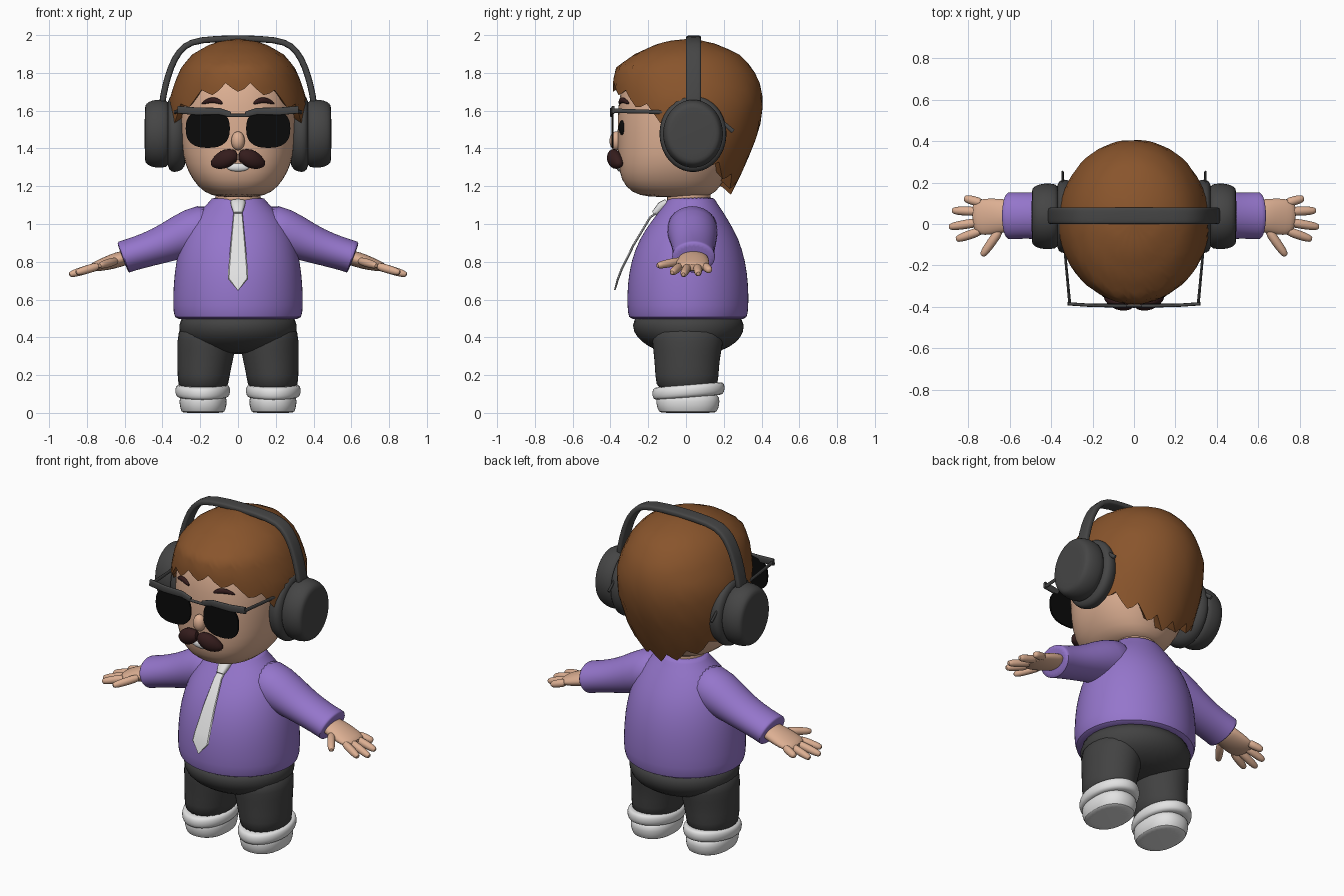
import bpy, bmesh, math
from mathutils import Vector

cube = bpy.data.objects.get("Cube")
if cube:
    bpy.data.objects.remove(cube, do_unlink=True)

X, Y, Z = Vector((1, 0, 0)), Vector((0, 1, 0)), Vector((0, 0, 1))


def material(name, r, g, b):
    mat = bpy.data.materials.new(name)
    mat.use_nodes = True
    mat.diffuse_color = (r, g, b, 1)
    shader = next(n for n in mat.node_tree.nodes if n.type == 'BSDF_PRINCIPLED')
    shader.inputs["Base Color"].default_value = (r, g, b, 1)
    return mat


skin = material("skin", .72, .43, .29)
brown = material("hair_brown", .25, .09, .025)
purple = material("shirt_purple", .30, .18, .60)
charcoal = material("trouser_charcoal", .055, .055, .055)
grey = material("headphone_grey", .06, .06, .06)
white = material("white", .76, .76, .76)
black = material("lens_black", .003, .003, .003)
maroon = material("moustache_brown", .035, .012, .012)


def finish(bm, name, mat, mirror=False, subdiv=0, angle=60):
    """Turn a bmesh into a shaded object with its modifiers."""
    bmesh.ops.recalc_face_normals(bm, faces=bm.faces)
    mesh = bpy.data.meshes.new(name)
    bm.to_mesh(mesh)
    bm.free()
    mesh.materials.append(mat)
    obj = bpy.data.objects.new(name, mesh)
    bpy.context.collection.objects.link(obj)
    bpy.ops.object.select_all(action='DESELECT')
    obj.select_set(True)
    bpy.context.view_layer.objects.active = obj
    bpy.ops.object.shade_smooth_by_angle(angle=math.radians(angle))
    if mirror:
        obj.modifiers.new("Mirror", 'MIRROR').use_mirror_merge = False
    if subdiv:
        sub = obj.modifiers.new("Subdivision", 'SUBSURF')
        sub.levels = sub.render_levels = subdiv
    return obj


def sweep(name, path, mat, side=X, tangent=None, power=2, n=24, subdiv=1, **options):
    """Skin rounded sections along a path of (x, y, z, side radius, other radius)."""
    bm = bmesh.new()
    rings = []
    points = [Vector(p[:3]) for p in path]
    for i, (centre, p) in enumerate(zip(points, path)):
        t = tangent or points[min(i + 1, len(points) - 1)] - points[max(i - 1, 0)]
        t = t.normalized()
        u = (side - t * side.dot(t)).normalized()
        v = t.cross(u)
        ring = []
        for k in range(n):
            a = math.tau * k / n
            c, s = (math.copysign(abs(f) ** (2 / power), f) for f in (math.cos(a), math.sin(a)))
            ring.append(bm.verts.new(centre + u * c * p[3] + v * s * p[4]))
        rings.append(ring)
    for r, q in zip(rings, rings[1:]):
        for k in range(n):
            j = (k + 1) % n
            bm.faces.new((r[k], r[j], q[j], q[k]))
    bm.faces.new(rings[0])
    bm.faces.new(rings[-1])
    return finish(bm, name, mat, subdiv=subdiv, **options)


def body(name, levels, mat, **options):
    """Upright form from levels of (z, half width, front y, back y)."""
    path = [(0, (f + b) / 2, z, a, (b - f) / 2) for z, a, f, b in levels]
    return sweep(name, path, mat, tangent=Z, n=32, **options)


def ellipsoid(name, centre, radii, mat, **options):
    bm = bmesh.new()
    bmesh.ops.create_uvsphere(bm, u_segments=20, v_segments=12, radius=1)
    for v in bm.verts:
        v.co = Vector([c + r * w for c, r, w in zip(centre, radii, v.co)])
    return finish(bm, name, mat, **options)


def lookup(table, key):
    """Linear interpolation in a table sorted by its first column."""
    for lo, hi in zip(table, table[1:]):
        if key <= hi[0]:
            f = max(0, (key - lo[0]) / (hi[0] - lo[0]))
            return [p + (q - p) * f for p, q in zip(lo[1:], hi[1:])]
    return table[-1][1:]


# Head, neck and face
body("head", [(1.14, .10, -.20, .10), (1.165, .18, -.29, .16), (1.23, .24, -.345, .20),
              (1.32, .285, -.36, .25), (1.42, .30, -.362, .28), (1.55, .31, -.365, .31),
              (1.7, .305, -.355, .32), (1.83, .25, -.30, .28), (1.92, .14, -.18, .18)],
     skin, power=2.3)
body("neck", [(1.05, .12, -.10, .13), (1.22, .12, -.10, .13)], skin, subdiv=0)
ellipsoid("nose", (0, -.37, 1.44), (.036, .035, .05), skin)
ellipsoid("teeth", (0, -.352, 1.3), (.06, .015, .022), white)
ellipsoid("eye", (.13, -.335, 1.51), (.03, .022, .04), black, mirror=True)
sweep("eyebrow", [(.08, -.352, 1.635, .006, .006), (.11, -.347, 1.655, .017, .012),
                  (.15, -.33, 1.658, .017, .012), (.195, -.30, 1.635, .005, .006)],
      maroon, side=Z, n=10, mirror=True)
sweep("moustache", [(0, -.38, 1.365, .025, .025), (.035, -.385, 1.36, .045, .038),
                    (.075, -.38, 1.342, .053, .04), (.115, -.36, 1.322, .038, .032),
                    (.143, -.345, 1.315, .012, .014)],
      maroon, side=Z, n=12, mirror=True)

# Hair cap: surface levels, hairline by angle from the front, jagged strands
HAIR = [(1.15, .25, -.28, .235), (1.3, .33, -.33, .31), (1.5, .362, -.37, .39),
        (1.65, .365, -.385, .41), (1.75, .335, -.388, .39), (1.83, .30, -.37, .35),
        (1.9, .24, -.27, .28), (1.95, .15, -.16, .17), (1.97, .09, -.09, .10), (1.98, 0, .01, .01)]
HAIRLINE = [(0, 1.70), (25, 1.68), (45, 1.62), (65, 1.55), (80, 1.46),
            (100, 1.36), (130, 1.25), (160, 1.18), (180, 1.155)]
STRAND = (0, .02, .055, .025)


def hair_cap(columns=64, rows=14):
    bm = bmesh.new()
    pole = bm.verts.new((0, .01, 1.98))
    grid = []
    for i in range(columns):
        angle = math.tau * i / columns - math.pi
        end = lookup(HAIRLINE, abs(math.degrees(angle)))[0] + STRAND[i % 4]
        column = []
        for r in range(1, rows + 3):
            z = 1.98 - (1.98 - end) * min(r / rows, 1) ** 1.8
            a, f, b = lookup(HAIR, z)
            shrink = (1, .83, .5)[max(0, r - rows)]
            x = a * math.sin(angle) * shrink
            y = (f + b) / 2 - (b - f) / 2 * math.cos(angle) * shrink
            column.append(bm.verts.new((x, y, z + .04 * max(0, r - rows))))
        grid.append(column)
    for i, column in enumerate(grid):
        other = grid[(i + 1) % columns]
        bm.faces.new((pole, column[0], other[0]))
        for r in range(rows + 1):
            bm.faces.new((column[r], column[r + 1], other[r + 1], other[r]))
    finish(bm, "hair", brown, angle=35)


hair_cap()

# Headphones
def ear_disc(name, steps):
    sweep(name, [(x, .037, 1.478, ry, rz) for x, ry, rz in steps], grey,
          side=Y, n=32, mirror=True)


ear_disc("ear_cushion", [(.27, .13, .16), (.295, .17, .195), (.34, .182, .208),
                         (.365, .17, .195), (.375, .14, .16)])
ear_disc("ear_cup", [(.36, .14, .16), (.375, .157, .178), (.43, .162, .184),
                     (.475, .15, .17), (.492, .135, .152), (.494, .11, .125)])
half = [(.405, 1.6), (.397, 1.68), (.37, 1.79), (.335, 1.88), (.285, 1.945), (.21, 1.977)]
arc = half + [(0, 1.984)] + [(-x, z) for x, z in reversed(half)]
sweep("headband", [(x, .04, z, .041, .017) for x, z in arc], grey, side=Y, power=4, n=16)

# Sunglasses
sweep("lens", [(.16, y, 1.505, .117, .102) for y in (-.394, -.384)], black,
      power=2.5, n=32, subdiv=0, mirror=True)
sweep("brow_bar", [(.04, -.395, 1.58, .014, .008), (.1, -.395, 1.597, .018, .008),
                   (.22, -.392, 1.597, .02, .008), (.32, -.385, 1.605, .02, .008)],
      grey, side=Z, power=4, n=12, subdiv=0, mirror=True)
sweep("bridge", [(x, -.395, 1.575, .009, .007) for x in (-.06, .06)], grey,
      side=Z, n=8, subdiv=0)
sweep("temple", [(.31, -.388, 1.6, .007, .012), (.335, -.12, 1.592, .006, .01),
                 (.345, .15, 1.575, .006, .009), (.345, .25, 1.49, .006, .012)],
      grey, n=8, subdiv=0, mirror=True)

# Shirt
body("shirt_body", [(.495, .31, -.28, .30), (.498, .338, -.305, .325), (.56, .347, -.313, .333),
                    (.68, .343, -.312, .332), (.8, .331, -.293, .317), (.92, .30, -.25, .282),
                    (1.02, .25, -.18, .225), (1.09, .18, -.125, .18), (1.125, .145, -.10, .155),
                    (1.145, .14, -.095, .15)], purple)
sweep("sleeve", [(.1, .03, 1.0, .14, .13), (.25, .035, .957, .135, .128),
                 (.37, .04, .902, .12, .103), (.48, .04, .863, .111, .09),
                 (.58, .04, .833, .113, .086), (.607, .04, .824, .116, .089),
                 (.612, .04, .822, .108, .08)], purple, side=Y, mirror=True)

# Tie
sweep("tie", [(0, -.13, 1.08, .022, .006), (0, -.19, 1.035, .026, .006),
              (0, -.277, .89, .04, .006), (0, -.342, .757, .052, .006),
              (0, -.36, .71, .054, .006), (0, -.377, .65, .003, .004)],
      white, power=5, n=8, subdiv=0, angle=35)
sweep("tie_knot", [(0, -.10, 1.115, .04, .02), (0, -.13, 1.095, .036, .024),
                   (0, -.17, 1.055, .022, .014)], white, power=3, n=12, subdiv=0)

# Hands with four fingers and a thumb
sweep("palm", [(.56, .04, .832, .075, .038), (.64, .04, .81, .082, .042),
               (.7, .035, .79, .09, .036), (.755, .032, .775, .085, .027),
               (.78, .03, .768, .06, .018)], skin, side=Y, mirror=True)
FINGERS = {"little_finger": (.73, .10, .82, .125), "ring_finger": (.74, .06, .88, .065),
           "middle_finger": (.74, .01, .895, -.015), "index_finger": (.73, -.03, .86, -.075),
           "thumb": (.64, -.02, .735, -.155)}
for name, (x0, y0, x1, y1) in FINGERS.items():
    path = []
    for f, r in ((0, .024), (.5, .024), (.88, .021), (1, .011)):
        x = x0 + (x1 - x0) * f
        path.append((x, y0 + (y1 - y0) * f, .78 - .3 * (x - .73), r, r))
    sweep(name, path, skin, side=Z, n=10, mirror=True)

# Trousers
body("hips", [(.54, .30, -.27, .29), (.46, .318, -.29, .315), (.40, .305, -.265, .295),
              (.35, .26, -.20, .24), (.31, .14, -.11, .14)], charcoal)
sweep("trouser_leg", [(.16, .01, .48, .155, .20), (.165, .01, .38, .158, .19),
                      (.172, .005, .29, .15, .175), (.183, .005, .2, .138, .168),
                      (.185, .005, .1, .134, .165)], charcoal, tangent=Z, mirror=True)

# Shoes with thick tilted cuffs
sweep("shoe", [(.185, .01, z, rx, ry) for z, rx, ry in
               ((0, .10, .135), (.003, .115, .155), (.04, .126, .168), (.08, .126, .17),
                (.11, .11, .15))], white, tangent=Z, power=2.3, mirror=True)
sweep("shoe_cuff", [(.187, .013, z, r, r + .047) for z, r in
                    ((.08, .12), (.085, .138), (.105, .147), (.13, .147), (.147, .138),
                     (.15, .12))], white, tangent=Vector((0, -.08, 1)), mirror=True)
